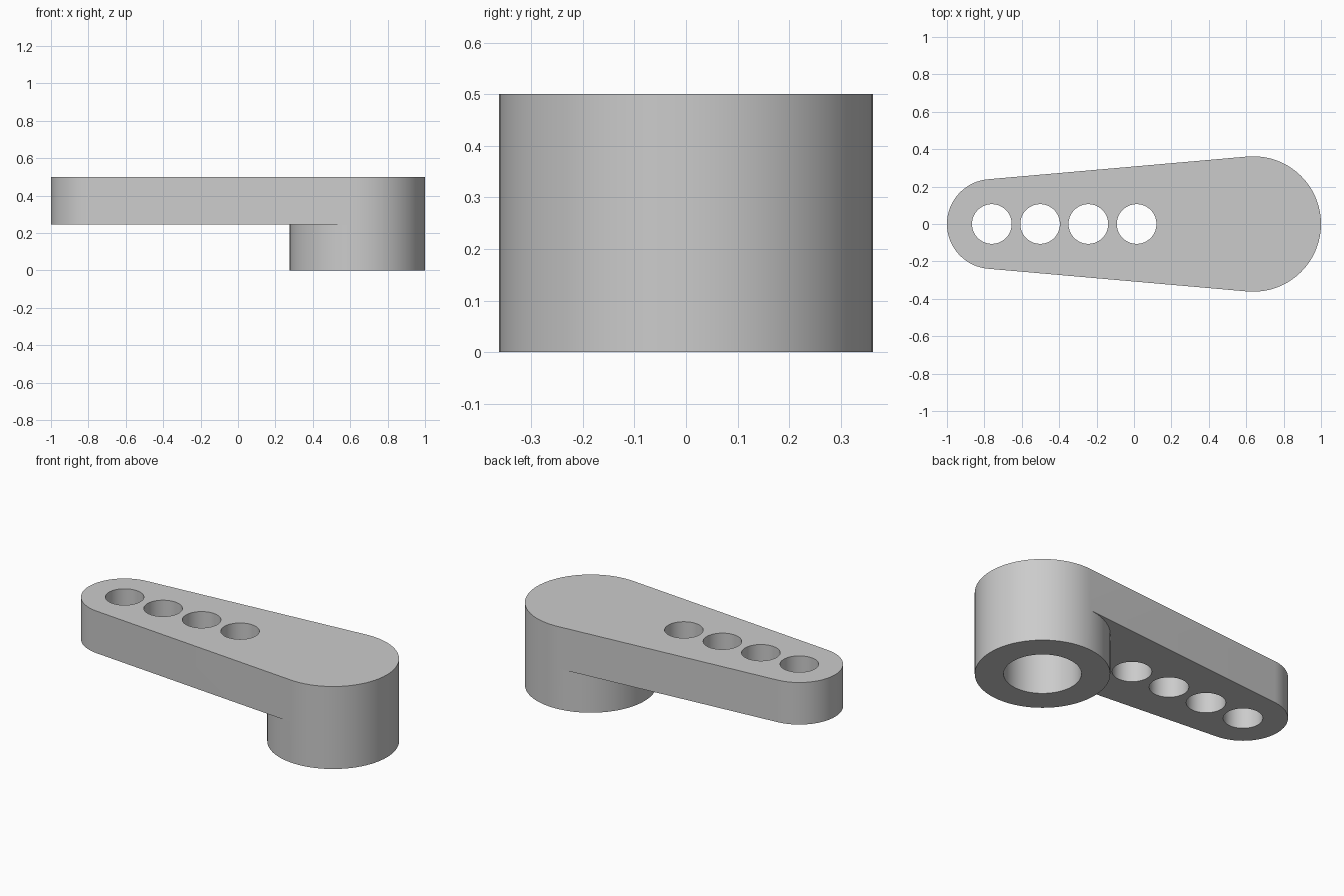
import bpy, bmesh
from math import sin, cos, radians

if "Cube" in bpy.data.objects:
    bpy.data.objects.remove(bpy.data.objects["Cube"], do_unlink=True)

TOP, ARM_BOTTOM = 0.5, 0.245
HUB_X, HUB_R = 0.638, 0.362
TIP_X, TIP_R = -0.76, 0.24
BORE_R, BORE_TOP = 0.208, 0.3
HOLE_R = 0.106

grey = bpy.data.materials.new("plain grey")
grey.use_nodes = True
grey.diffuse_color = (0.6, 0.6, 0.6, 1)
grey.node_tree.nodes["Principled BSDF"].inputs["Base Color"].default_value = (0.6, 0.6, 0.6, 1)


def arc(x, r, start, end, step=5):
    return [(x + r * cos(radians(a)), r * sin(radians(a))) for a in range(start, end, step)]


def prism(name, outline, z0, z1):
    """Extrude a flat outline between two heights."""
    bm = bmesh.new()
    face = bm.faces.new([bm.verts.new((x, y, z0)) for x, y in outline])
    ext = bmesh.ops.extrude_face_region(bm, geom=[face])
    for v in ext["geom"]:
        if isinstance(v, bmesh.types.BMVert):
            v.co.z = z1
    bmesh.ops.recalc_face_normals(bm, faces=bm.faces)
    mesh = bpy.data.meshes.new(name)
    bm.to_mesh(mesh)
    bm.free()
    mesh.materials.append(grey)
    obj = bpy.data.objects.new(name, mesh)
    bpy.context.collection.objects.link(obj)
    return obj


def combine(target, other, operation):
    """Apply a boolean and discard the helper."""
    mod = target.modifiers.new(operation.lower(), 'BOOLEAN')
    mod.operation, mod.solver, mod.object = operation, 'EXACT', other
    bpy.context.view_layer.objects.active = target
    bpy.ops.object.modifier_apply(modifier=mod.name)
    bpy.data.objects.remove(other, do_unlink=True)


# Tapered arm with two tangent round ends
arm = prism("lever_arm", arc(HUB_X, HUB_R, -95, 96) + arc(TIP_X, TIP_R, 95, 266), ARM_BOTTOM, TOP)

# Round hub beneath the wide end
hub = prism("hub", arc(HUB_X, HUB_R, -95, 265), 0, ARM_BOTTOM)
combine(arm, hub, 'UNION')

# Blind bore in the hub
combine(arm, prism("bore_cutter", arc(HUB_X, BORE_R, 0, 360), -0.1, BORE_TOP), 'DIFFERENCE')

# Row of through holes along the arm
for i in range(4):
    x = TIP_X + i * 0.258
    combine(arm, prism("hole_cutter", arc(x, HOLE_R, 0, 360), 0.1, 0.7), 'DIFFERENCE')

# Smooth curved walls, sharp rims
bpy.ops.object.select_all(action='DESELECT')
arm.select_set(True)
bpy.context.view_layer.objects.active = arm
bpy.ops.object.shade_smooth_by_angle(angle=radians(30))
